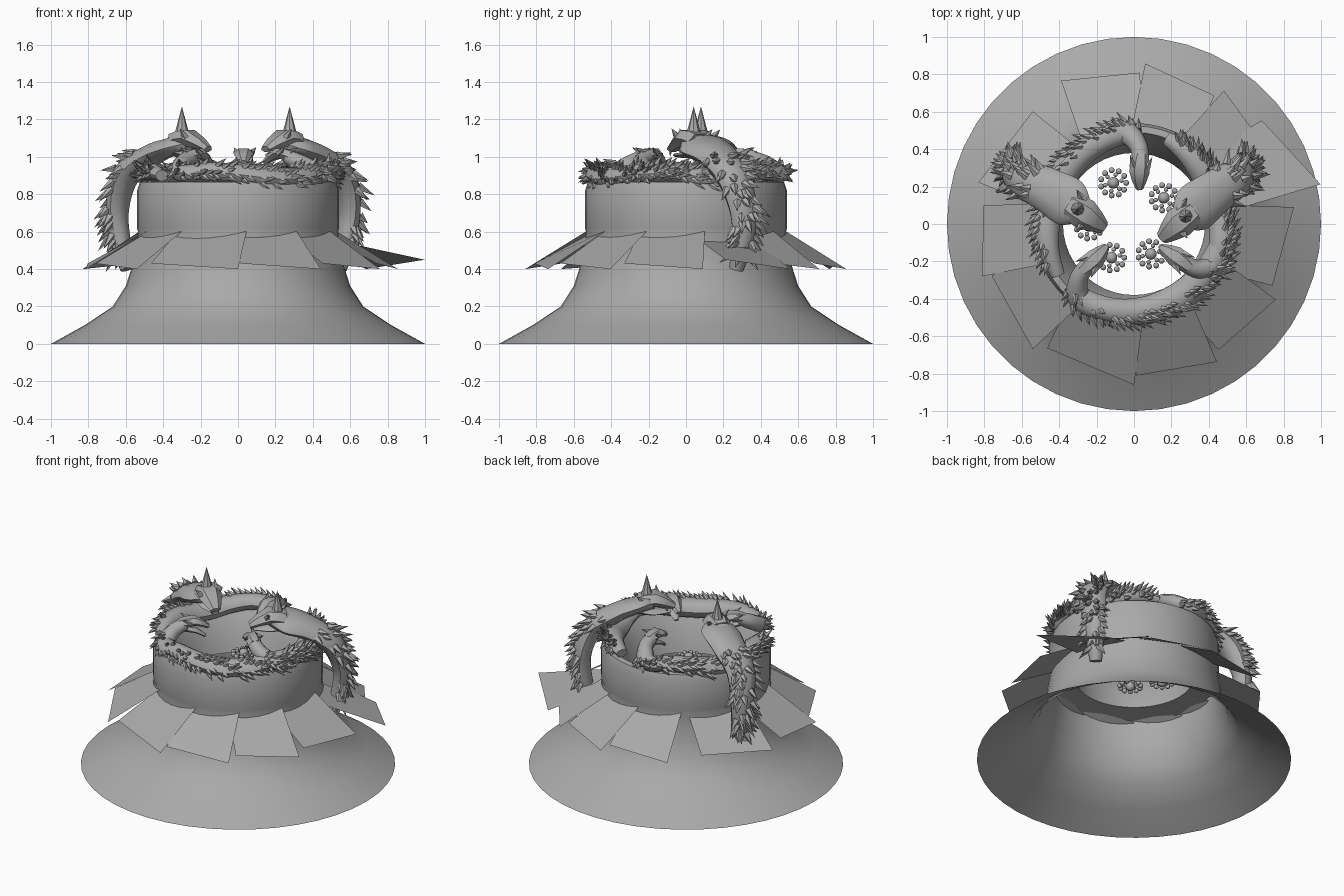
import bpy, bmesh, math, random
from mathutils import Vector, Matrix

random.seed(4)
cube = bpy.data.objects.get("Cube")
if cube:
    bpy.data.objects.remove(cube, do_unlink=True)

GREY = (0.4, 0.4, 0.4, 1)
stone = bpy.data.materials.new("stone_grey")
stone.use_nodes = True
stone.diffuse_color = GREY
stone.node_tree.nodes["Principled BSDF"].inputs["Base Color"].default_value = GREY
UP = Vector((0, 0, 1))


def finish(bm, name, angle=40):
    mesh = bpy.data.meshes.new(name)
    bm.to_mesh(mesh)
    bm.free()
    obj = bpy.data.objects.new(name, mesh)
    bpy.context.collection.objects.link(obj)
    mesh.materials.append(stone)
    if angle:
        bpy.ops.object.select_all(action='DESELECT')
        obj.select_set(True)
        bpy.context.view_layer.objects.active = obj
        bpy.ops.object.shade_smooth_by_angle(angle=math.radians(angle))
    return obj


def polar(deg, r, z):
    a = math.radians(deg)
    return Vector((r * math.cos(a), r * math.sin(a), z))


def spline(keys, steps=5):
    """Catmull-Rom samples through a list of vectors."""
    k = [keys[0]] + keys + [keys[-1]]
    out = []
    for i in range(1, len(k) - 2):
        a, b, c, d = k[i - 1:i + 3]
        for s in range(steps):
            t = s / steps
            out.append(0.5 * (2 * b + (c - a) * t + (2 * a - 5 * b + 4 * c - d) * t * t
                              + (3 * b - a - 3 * c + d) * t ** 3))
    return out + [keys[-1]]


def cone(bm, base, direction, radius, length, segments=5):
    rot = direction.to_track_quat('Z', 'Y').to_matrix().to_4x4()
    place = Matrix.Translation(base + direction.normalized() * length / 2) @ rot
    bmesh.ops.create_cone(bm, cap_ends=True, segments=segments, radius1=radius,
                          radius2=0, depth=length, matrix=place)


def tube(bm, keys, sizes, up=UP, sides=10, steps=5):
    """Swept oval; sizes are (half width, half height). Returns frames."""
    pts = spline([Vector(k) for k in keys], steps)
    dims = spline([Vector((w, h, 0)) for w, h in sizes], steps)
    frames, rings = [], []
    for i, p in enumerate(pts):
        t = (pts[min(i + 1, len(pts) - 1)] - pts[max(i - 1, 0)]).normalized()
        side = t.cross(up).normalized()
        nor = side.cross(t)
        frames.append((p, t, side, nor, dims[i].x, dims[i].y))
        ring = []
        for j in range(sides):
            a = math.tau * j / sides
            ring.append(bm.verts.new(p + side * dims[i].x * math.cos(a)
                                     + nor * dims[i].y * math.sin(a)))
        rings.append(ring)
    faces = [bm.faces.new(rings[0]), bm.faces.new(rings[-1])]
    for a, b in zip(rings, rings[1:]):
        for j in range(sides):
            k = (j + 1) % sides
            faces.append(bm.faces.new((a[j], a[k], b[k], b[j])))
    bmesh.ops.recalc_face_normals(bm, faces=faces)
    return frames


def spines(bm, frames, low, high, rows, length):
    """Backswept thorns over part of the body's section."""
    for p, t, side, nor, w, h in frames:
        for _ in range(rows):
            a = math.radians(random.uniform(low, high))
            out = side * math.cos(a) + nor * math.sin(a)
            spot = p + side * w * math.cos(a) * 0.9 + nor * h * math.sin(a) * 0.9
            cone(bm, spot, out - t * 0.9, length * 0.3, length * random.uniform(0.7, 1.3))


# Flared base with upright collar and hollow middle
profile = [(1, 0), (0.82, 0.1), (0.67, 0.2), (0.6, 0.31), (0.565, 0.42), (0.535, 0.6), (0.54, 0.62),
           (0.54, 0.82), (0.525, 0.865), (0.49, 0.87), (0.46, 0.82), (0.41, 0.72),
           (0.38, 0.6), (0.53, 0.59)]
bm = bmesh.new()
SEG = 44
rings = [[bm.verts.new(polar(360 * i / SEG, r, z)) for i in range(SEG)] for r, z in profile]
for a, b in zip(rings, rings[1:]):
    for i in range(SEG):
        k = (i + 1) % SEG
        bm.faces.new((a[i], a[k], b[k], b[i]))
finish(bm, "flared_base", 35)

# Overlapping flat plates around the collar: start angle, end angle
plates = [(117, 88), (86, 58), (56, 36), (6, -24), (-28, -56), (-59, -89), (-90, -125),
          (-129, -160), (-161, -187), (-195, -228)]
bm = bmesh.new()
for start, end in plates:
    bm.faces.new([bm.verts.new(v) for v in (
        polar(start + 5, 0.53, 0.605), polar(start, 0.86, 0.4),
        polar(end, 0.81, 0.43), polar(end - 5, 0.53, 0.58))])
# One plate is raised and sticks out further
bm.faces.new([bm.verts.new(v) for v in (
    polar(44, 0.56, 0.55), polar(39, 0.88, 0.4), polar(12, 1.02, 0.45), polar(8, 0.54, 0.55))])
finish(bm, "plate_skirt", 0)

# Small serpents lying around the rim, heads curled inward
for n, (head, span) in enumerate([(222, 135), (322, 95), (84, 118)]):
    bm = bmesh.new()
    keys, sizes = [], []
    for i in range(8):
        f = i / 7
        r = 0.49 - 0.03 * math.sin(f * math.pi)
        keys.append(polar(head + 12 + span * (1 - f), r, 0.9 + 0.02 * math.sin(f * 9)))
        girth = 0.03 + 0.05 * math.sin(math.pi * min(0.75, f * 0.9 + 0.05))
        sizes.append((girth, girth * 0.8))
    keys += [polar(head + 3, 0.42, 0.96), polar(head, 0.34, 1.0)]
    sizes += [(0.05, 0.05), (0.045, 0.04)]
    frames = tube(bm, keys, sizes)
    spines(bm, frames[3:-8], 100, 215, 3, 0.06)
    # Wedge head with open jaws and swept horns
    tube(bm, [polar(head, 0.37, 1.0), polar(head, 0.28, 1.02), polar(head - 3, 0.19, 0.97)],
         [(0.04, 0.035), (0.055, 0.03), (0.02, 0.015)], sides=6, steps=2)
    tube(bm, [polar(head, 0.34, 0.97), polar(head, 0.27, 0.95), polar(head, 0.21, 0.91)],
         [(0.03, 0.025), (0.035, 0.015), (0.015, 0.01)], sides=6, steps=2)
    for turn in (-7, 7):
        base = polar(head + turn, 0.31, 1.02)
        cone(bm, base, polar(head + turn * 3, 1, 0.5), 0.02, 0.07)
    finish(bm, "rim_serpent_%d" % (n + 1))


# Large serpents climbing both sides over the rim
def place(side, x, y, z):
    if side > 0:
        return Vector((x * 0.92, y - 0.13 * (0.6 - x), z))
    return Vector((-x, y, z))


for side, name in ((1, "left_serpent"), (-1, "right_serpent")):
    def at(*p):
        return place(side, *p)
    bm = bmesh.new()
    back = Vector((side, 0.4, 1.0))
    body = [at(0.59, 0.27, 0.4), at(0.63, 0.3, 0.55), at(0.645, 0.3, 0.72), at(0.6, 0.25, 0.9),
            at(0.46, 0.18, 1.01), at(0.34, 0.11, 1.06), at(0.26, 0.06, 1.08)]
    frames = tube(bm, body, [(0.04, 0.04), (0.06, 0.055), (0.08, 0.06), (0.1, 0.07),
                             (0.12, 0.06), (0.13, 0.05), (0.06, 0.045)], up=back)
    spines(bm, frames[3:19], 10, 170, 4, 0.08)
    # Head, lower jaw, tall horn and brow points
    tube(bm, [at(0.34, 0.1, 1.08), at(0.26, 0.05, 1.1), at(0.16, -0.02, 1.04)],
         [(0.07, 0.05), (0.085, 0.05), (0.035, 0.02)], sides=6, steps=2)
    tube(bm, [at(0.34, 0.1, 1.03), at(0.26, 0.06, 1.01), at(0.17, 0.0, 1.01)],
         [(0.06, 0.03), (0.06, 0.02), (0.02, 0.01)], sides=6, steps=2)
    cone(bm, at(0.3, 0.08, 1.1), UP, 0.045, 0.17, 8)
    cone(bm, at(0.3, 0.08, 1.1), UP, 0.08, 0.06, 8)
    for dy in (-0.06, 0.08):
        cone(bm, at(0.28, 0.06 + dy, 1.1), Vector((side * 0.4, dy * 8, 0.7)), 0.025, 0.07)
    for dy in (-0.03, 0.03):
        cone(bm, at(0.18, 0.0 + dy, 1.04), -UP, 0.012, 0.04)
    finish(bm, name)

# Berry clusters floating inside the collar
bm = bmesh.new()


def ball(centre, radius):
    bmesh.ops.create_uvsphere(bm, u_segments=10, v_segments=6, radius=radius,
                              matrix=Matrix.Translation(centre))


for x, y in [(-0.11, 0.22), (0.16, 0.14), (-0.24, -0.01), (-0.12, -0.18), (0.09, -0.16)]:
    middle = Vector((x, y, 0.66))
    ball(middle, 0.032)
    for i in range(11):
        ball(middle + polar(i * 360 / 11, 0.068, 0), 0.016)
    for i in range(6):
        ball(middle + polar(i * 60 + 15, 0.045, 0.01), 0.012)
finish(bm, "berry_clusters", 60)
